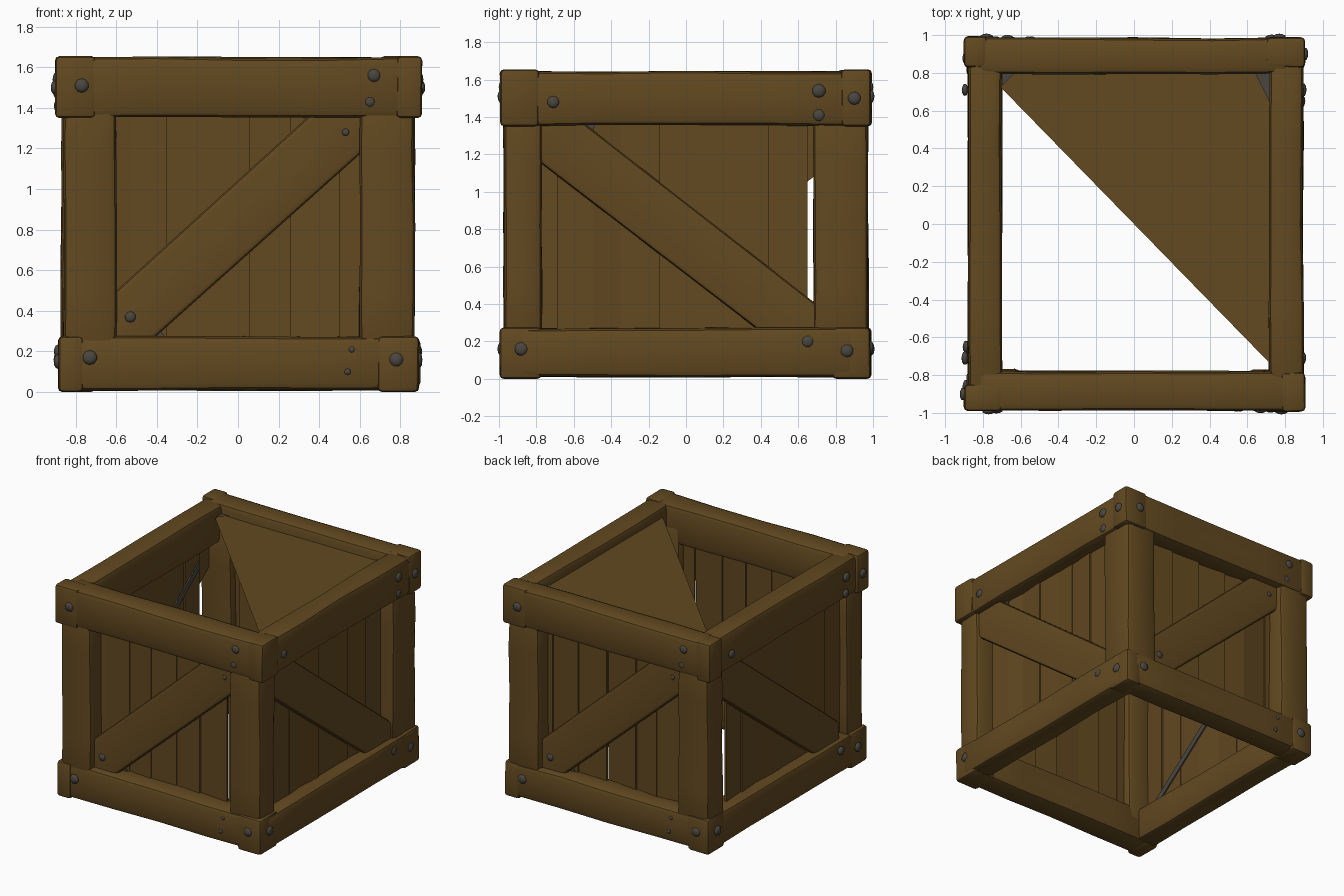
import bpy, bmesh, random
from math import pi, radians
from mathutils import Matrix, Vector

if "Cube" in bpy.data.objects:
    bpy.data.objects.remove(bpy.data.objects["Cube"])

random.seed(4)


def material(name, rgb):
    m = bpy.data.materials.new(name)
    m.diffuse_color = (*rgb, 1)
    m.use_nodes = True
    m.node_tree.nodes["Principled BSDF"].inputs["Base Color"].default_value = m.diffuse_color
    return m


WOOD = material("brown wood", (0.122, 0.066, 0.0145))
IRON = material("dark iron", (0.068, 0.062, 0.052))


def finish(bm, name, mats, angle=40):
    me = bpy.data.meshes.new(name)
    bmesh.ops.recalc_face_normals(bm, faces=bm.faces)
    bm.to_mesh(me)
    bm.free()
    for m in mats:
        me.materials.append(m)
    ob = bpy.data.objects.new(name, me)
    bpy.context.collection.objects.link(ob)
    bpy.ops.object.select_all(action='DESELECT')
    ob.select_set(True)
    bpy.context.view_layer.objects.active = ob
    bpy.ops.object.shade_smooth_by_angle(angle=radians(angle))
    return ob


def timber(name, lo, hi, bevel=0.035, wobble=0.005, cuts=3):
    """Worn, rounded wooden bar between two corners."""
    lo, hi = Vector(lo), Vector(hi)
    size = hi - lo
    axis = max(range(3), key=lambda i: size[i])
    bm = bmesh.new()
    bmesh.ops.create_cube(bm, size=1)
    for v in bm.verts:
        v.co = Vector((lo[i] + (v.co[i] + 0.5) * size[i] for i in range(3)))
    if cuts:
        along = [e for e in bm.edges
                 if abs(e.verts[0].co[axis] - e.verts[1].co[axis]) > 1e-4]
        bmesh.ops.subdivide_edges(bm, edges=along, cuts=cuts, use_grid_fill=True)
    for v in bm.verts:
        for i in range(3):
            if i != axis:
                v.co[i] += random.uniform(-wobble, wobble)
    bm.normal_update()
    sharp = [e for e in bm.edges if e.calc_face_angle(0) > 0.8]
    bmesh.ops.bevel(bm, geom=sharp, offset=bevel, segments=2, profile=0.5,
                    affect='EDGES', clamp_overlap=True)
    return finish(bm, name, [WOOD])


# Side frames: local (u along side, z up, outward) to world
FRONT = Matrix(((1, 0, 0), (0, 0, -1), (0, 1, 0)))
RIGHT = Matrix(((0, 0, 1), (1, 0, 0), (0, 1, 0)))
TURN = Matrix.Rotation(pi, 3, 'Z')
SIDES = {"front": FRONT, "right": RIGHT, "back": TURN @ FRONT, "left": TURN @ RIGHT}


def prism(name, frame, outline, inner, outer, bevel=0.0, mat=WOOD, tilt=0.0):
    """Extrude a (u, z) outline between two outward distances."""
    bm = bmesh.new()
    mid = sum(p[0] for p in outline) / len(outline)
    a = [bm.verts.new((u, z, inner + tilt * (u - mid))) for u, z in outline]
    b = [bm.verts.new((u, z, outer + tilt * (u - mid))) for u, z in outline]
    bm.faces.new(a[::-1])
    top = bm.faces.new(b)
    n = len(a)
    for i in range(n):
        bm.faces.new((a[i], a[(i + 1) % n], b[(i + 1) % n], b[i]))
    if bevel:
        # round only the long sloping edges
        edges = [e for e in top.edges if min(abs(e.verts[0].co[k] - e.verts[1].co[k])
                                             for k in (0, 1)) > 1e-4]
        bmesh.ops.bevel(bm, geom=edges, offset=bevel, segments=2, profile=0.5,
                        affect='EDGES')
    for v in bm.verts:
        v.co = frame @ v.co
    return finish(bm, name, [mat])


def bolt(name, frame, u, z, out, r):
    bm = bmesh.new()
    bmesh.ops.create_icosphere(bm, subdivisions=2, radius=1)
    for v in bm.verts:
        v.co = frame @ Vector((u + v.co.x * r, z + v.co.y * r, out + v.co.z * r * 0.5))
    finish(bm, name, [IRON], 50)


# Corner posts
timber("post_front_left", (-0.86, -0.975, 0.15), (-0.60, -0.77, 1.5))
timber("post_front_right", (0.60, -0.975, 0.15), (0.87, -0.77, 1.5))
timber("post_back_left", (-0.87, 0.77, 0.15), (-0.60, 0.975, 1.5))
timber("post_back_right", (0.60, 0.68, 0.15), (0.87, 0.97, 1.5))

# Horizontal rails, top and bottom
for level, z0, z1 in (("bottom", 0.01, 0.275), ("top", 1.355, 1.648)):
    timber(level + "_rail_front", (-0.83, -0.985, z0), (0.83, -0.78, z1))
    timber(level + "_rail_back", (-0.83, 0.795, z0), (0.83, 0.985, z1))
    timber(level + "_rail_left", (-0.88, -0.9, z0), (-0.70, 0.9, z1 - 0.005))
    timber(level + "_rail_right", (0.715, -0.9, z0), (0.895, 0.9, z1 - 0.005))

# Corner caps (x inner, x outer, y inner, y outer)
caps = {
    "top": ((-0.70, -0.90, -0.85, -0.99), (0.78, 0.907, -0.785, -0.995),
            (-0.78, -0.90, 0.83, 0.995), (0.70, 0.907, 0.83, 0.99)),
    "bottom": ((-0.76, -0.885, -0.78, -0.99), (0.69, 0.89, -0.775, -0.995),
               (-0.70, -0.885, 0.78, 0.99), (0.76, 0.89, 0.785, 0.985)),
}
for level, z0, z1 in (("bottom", 0.0, 0.275), ("top", 1.35, 1.655)):
    for i, (xa, xb, ya, yb) in enumerate(caps[level]):
        timber(f"{level}_corner_cap_{i}", (min(xa, xb), min(ya, yb), z0),
               (max(xa, xb), max(ya, yb), z1), bevel=0.022, wobble=0.003, cuts=0)

# Diagonal braces, planks and bolts on every side
brace_a = ((-0.61, 0.26), (-0.42, 0.26), (0.61, 1.18), (0.61, 1.37), (0.36, 1.37), (-0.61, 0.49))
brace_b = ((-0.78, 1.37), (-0.78, 1.155), (0.40, 0.25), (0.69, 0.25), (0.69, 0.405), (-0.55, 1.37))
bolts_a = ((-0.77, 1.51, 0.99, .035), (0.67, 1.56, 0.985, .033), (0.65, 1.43, 0.98, .026),
           (-0.73, 0.17, 0.985, .036), (0.78, 0.16, 0.99, .036), (-0.53, 0.37, 0.925, .027),
           (0.53, 1.28, 0.925, .018), (0.56, 0.21, 0.985, .016), (0.54, 0.10, 0.985, .016))
bolts_b = ((-0.71, 1.48, 0.895, .033), (0.71, 1.54, 0.895, .037), (0.71, 1.41, 0.89, .034),
           (0.90, 1.50, 0.905, .035), (-0.88, 0.16, 0.89, .037), (0.65, 0.20, 0.89, .034),
           (0.86, 0.15, 0.89, .036))
# iron strap corners peeping out at the brace ends
tips_a = (((0.27, 1.37), (0.42, 1.37), (0.38, 1.33)), ((-0.46, 0.26), (-0.36, 0.27), (-0.38, 0.30)))
tips_b = (((-0.60, 1.37), (-0.48, 1.37), (-0.50, 1.32)), ((0.34, 0.25), (0.44, 0.25), (0.40, 0.27)))
spans = {"front": (-0.74, 0.74), "back": (-0.74, 0.74), "right": (-0.69, 0.65), "left": (-0.64, 0.80)}

for side, frame in SIDES.items():
    wide = side in ("front", "back")
    face = 0.925 if wide else 0.845
    panel = 0.845 if wide else 0.79
    prism(side + "_brace", frame, brace_a if wide else brace_b, panel, face, 0.025)
    for i, tip in enumerate(tips_a if wide else tips_b):
        prism(f"{side}_strap_tip_{i}", frame, tip, panel, panel + 0.012, mat=IRON)
    for i, (u, z, out, r) in enumerate(bolts_a if wide else bolts_b):
        bolt(f"{side}_bolt_{i}", frame, u, z, out, r)
    # planks of uneven width, each slightly twisted
    u0, u1 = spans[side]
    weights = [random.uniform(0.8, 1.2) for _ in range(7)]
    u = u0
    for i, w in enumerate(weights):
        step = (u1 - u0) * w / sum(weights)
        d = random.uniform(-0.004, 0.002)
        prism(f"{side}_plank_{i}", frame,
              ((u, 0.08), (u + step, 0.08), (u + step, 1.56), (u, 1.56)),
              panel - 0.015 + d, panel + d, tilt=random.uniform(-0.1, 0.1))
        u += step

# Iron strap along the inside of the left wall
prism("inner_strap", SIDES["left"],
      ((-0.60, 1.26), (-0.60, 1.20), (0.66, 0.24), (0.66, 0.30)), 0.755, 0.765, mat=IRON)

# Half lid: one triangular sheet between the top rails, with two iron corner tips
LID = {"half_lid": (((-0.79, 0.81), (0.79, -0.81), (0.79, 0.81)), 1.57, WOOD),
       "lid_tip_left": (((-0.70, 0.73), (-0.63, 0.80), (-0.70, 0.80)), 1.578, IRON),
       "lid_tip_right": (((0.64, 0.80), (0.72, 0.64), (0.72, 0.80)), 1.578, IRON)}
for name, (points, z, mat) in LID.items():
    bm = bmesh.new()
    bm.faces.new([bm.verts.new((x, y, z)) for x, y in points])
    finish(bm, name, [mat])
